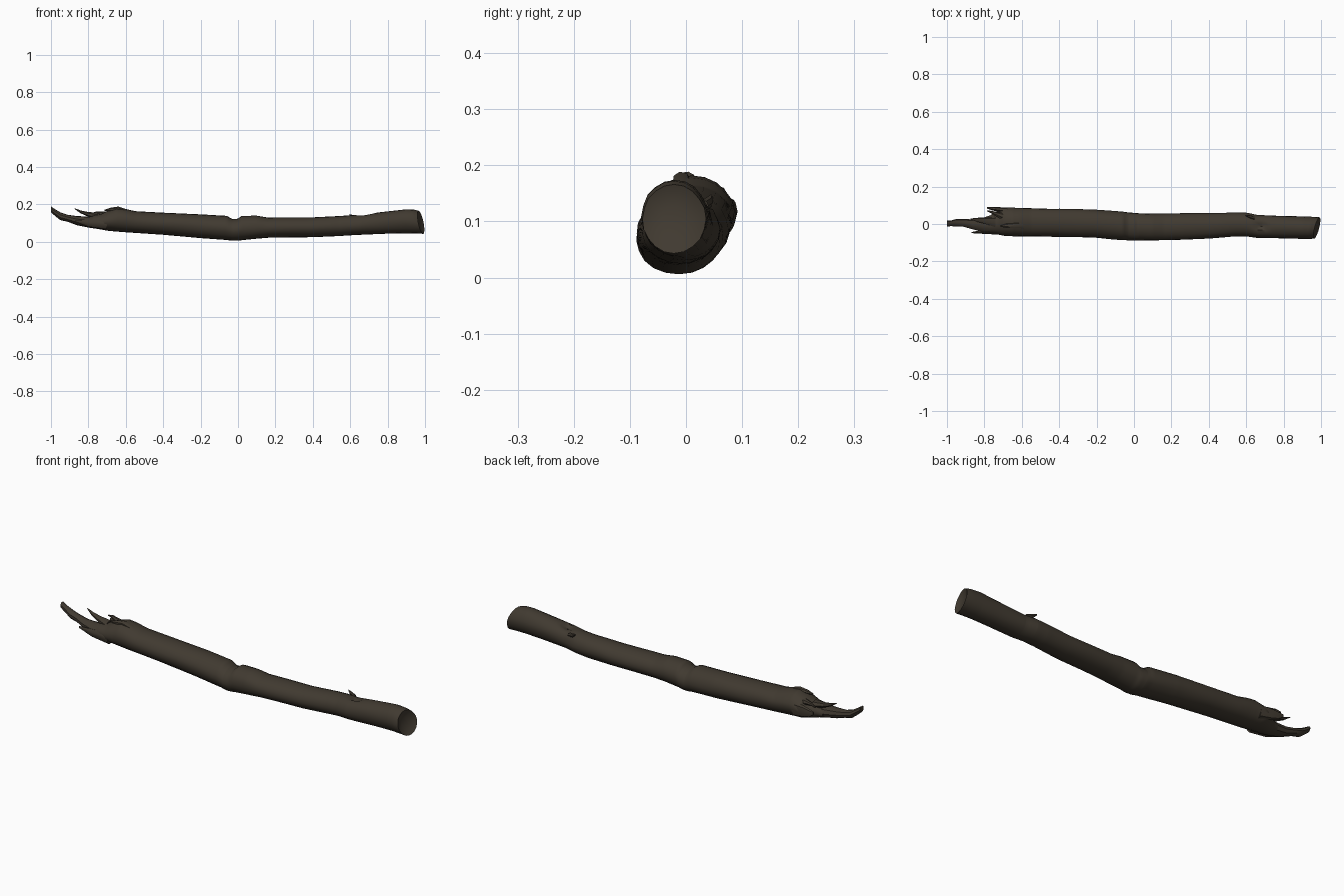
import bpy, bmesh, math
from mathutils import Vector, noise

bark = bpy.data.materials.new("dark bark brown")
bark.diffuse_color = (0.052, 0.042, 0.030, 1)


def finish(bm, name, angle=40):
    bmesh.ops.recalc_face_normals(bm, faces=bm.faces)
    me = bpy.data.meshes.new(name)
    bm.to_mesh(me)
    bm.free()
    ob = bpy.data.objects.new(name, me)
    bpy.context.collection.objects.link(ob)
    me.materials.append(bark)
    bpy.ops.object.select_all(action='DESELECT')
    ob.select_set(True)
    bpy.context.view_layer.objects.active = ob
    bpy.ops.object.shade_smooth_by_angle(angle=math.radians(angle))
    return ob


# Log outline: x, front y, back y, bottom z, top z
stations = [
    (-0.80, -.045, .035, .078, .125), (-0.77, -.050, .045, .072, .142),
    (-0.73, -.055, .070, .066, .150), (-0.70, -.062, .088, .060, .166),
    (-0.65, -.065, .086, .055, .182), (-0.61, -.066, .085, .052, .178),
    (-0.55, -.066, .084, .048, .164), (-0.40, -.068, .082, .038, .156),
    (-0.20, -.074, .076, .020, .147), (-0.06, -.084, .066, .010, .139),
    (-0.03, -.086, .062, .006, .122), (0.00, -.088, .060, .006, .124),
    (0.02, -.088, .058, .009, .139), (0.10, -.090, .055, .017, .140),
    (0.16, -.088, .055, .022, .130), (0.40, -.077, .058, .025, .131),
    (0.54, -.066, .062, .031, .138), (0.60, -.066, .060, .035, .142),
    (0.66, -.075, .048, .038, .147), (0.80, -.077, .043, .044, .163),
    (0.90, -.079, .039, .046, .174), (0.95, -.080, .037, .045, .172),
    (0.978, -.078, .035, .043, .166),
]
SIDES, STEPS = 20, 90


def outline(x):
    for a, b in zip(stations, stations[1:]):
        if x <= b[0]:
            t = (x - a[0]) / (b[0] - a[0])
            return [p + (q - p) * t for p, q in zip(a[1:], b[1:])]
    return stations[-1][1:]


def ring(bm, x, scale=1.0, push=0.0):
    y0, y1, z0, z1 = outline(x)
    yc, zc = (y0 + y1) / 2, (z0 + z1) / 2
    end = max(0, (x - 0.9) / 0.078)
    verts = []
    for i in range(SIDES):
        a = 2 * math.pi * i / SIDES
        c, s = math.cos(a), math.sin(a)
        n = noise.noise(Vector((x * 5, c * 2.2, s * 2.2)))
        r = scale * (1 + 0.05 * n * (1 - abs(s) ** 4))
        y, z = yc + c * r * (y1 - y0) / 2, zc + s * r * (z1 - z0) / 2
        # knot hollow on top, near the sound end
        if s > 0:
            z -= 0.022 * math.exp(-((x - .68) / .03) ** 2 - ((y + .01) / .018) ** 2)
        # slanted saw cut
        sx = x + end * (0.25 * (y + .02) - 0.2 * (z - .105)) + push
        verts.append(bm.verts.new((sx, y, z)))
    return verts


def bridge(bm, a, b):
    n = len(a)
    for i in range(n):
        j = (i + 1) % n
        bm.faces.new((a[i], a[j], b[j], b[i]))


# Main log with a dished sound end
bm = bmesh.new()
x0, x1 = stations[0][0], stations[-1][0]
xs = sorted({round(x0 + (x1 - x0) * i / STEPS, 4) for i in range(STEPS + 1)}
            | {s[0] for s in stations})
rings = [ring(bm, x) for x in xs]
rings += [ring(bm, x1, 0.82, -0.006), ring(bm, x1, 0.4, -0.014)]
for a, b in zip(rings, rings[1:]):
    bridge(bm, a, b)
bm.faces.new(rings[0])
bm.faces.new(rings[-1])
finish(bm, "log")


# Tapered splinters: each point is (x, y, z, half width y, half height z)
def splinter(name, path, sides=7):
    bm = bmesh.new()
    rs = []
    for x, y, z, w, h in path:
        rs.append([bm.verts.new((x, y + w * math.cos(2 * math.pi * k / sides),
                                 z + h * math.sin(2 * math.pi * k / sides)))
                   for k in range(sides)])
    for a, b in zip(rs, rs[1:]):
        bridge(bm, a, b)
    bm.faces.new(rs[0])
    bm.faces.new(rs[-1])
    return finish(bm, name)


splinter("broken_tongue", [(-.74, -.005, .105, .048, .038), (-.80, -.006, .106, .040, .030),
                           (-.86, -.003, .113, .028, .025), (-.91, .005, .126, .021, .019),
                           (-.95, .006, .137, .021, .021), (-.98, .003, .158, .015, .018),
                           (-1.0, .001, .173, .017, .016)], 9)
splinter("upright_splinter", [(-.74, .010, .135, .030, .020), (-.80, .018, .147, .018, .013),
                              (-.84, .022, .160, .011, .008), (-.875, .027, .178, .002, .002)])
splinter("front_splinter", [(-.70, -.040, .095, .020, .028), (-.80, -.042, .100, .012, .020),
                            (-.87, -.046, .112, .003, .005)])
splinter("back_splinter", [(-.66, .070, .110, .016, .035), (-.72, .077, .115, .013, .030),
                           (-.76, .082, .118, .010, .020), (-.785, .086, .125, .004, .008)])
splinter("hooked_splinter", [(-.69, .035, .145, .022, .018), (-.73, .050, .152, .014, .010),
                             (-.76, .062, .155, .008, .007), (-.785, .070, .150, .003, .003)])
splinter("top_splinter", [(-.57, -.005, .158, .020, .008), (-.64, -.008, .175, .016, .014),
                          (-.68, -.010, .173, .013, .010), (-.715, -.012, .168, .003, .004)])

# Small twig stub on the upper back
splinter("twig_stub", [(.645, .030, .128, .010, .010), (.615, .040, .134, .008, .010),
                       (.597, .045, .145, .002, .003)])
